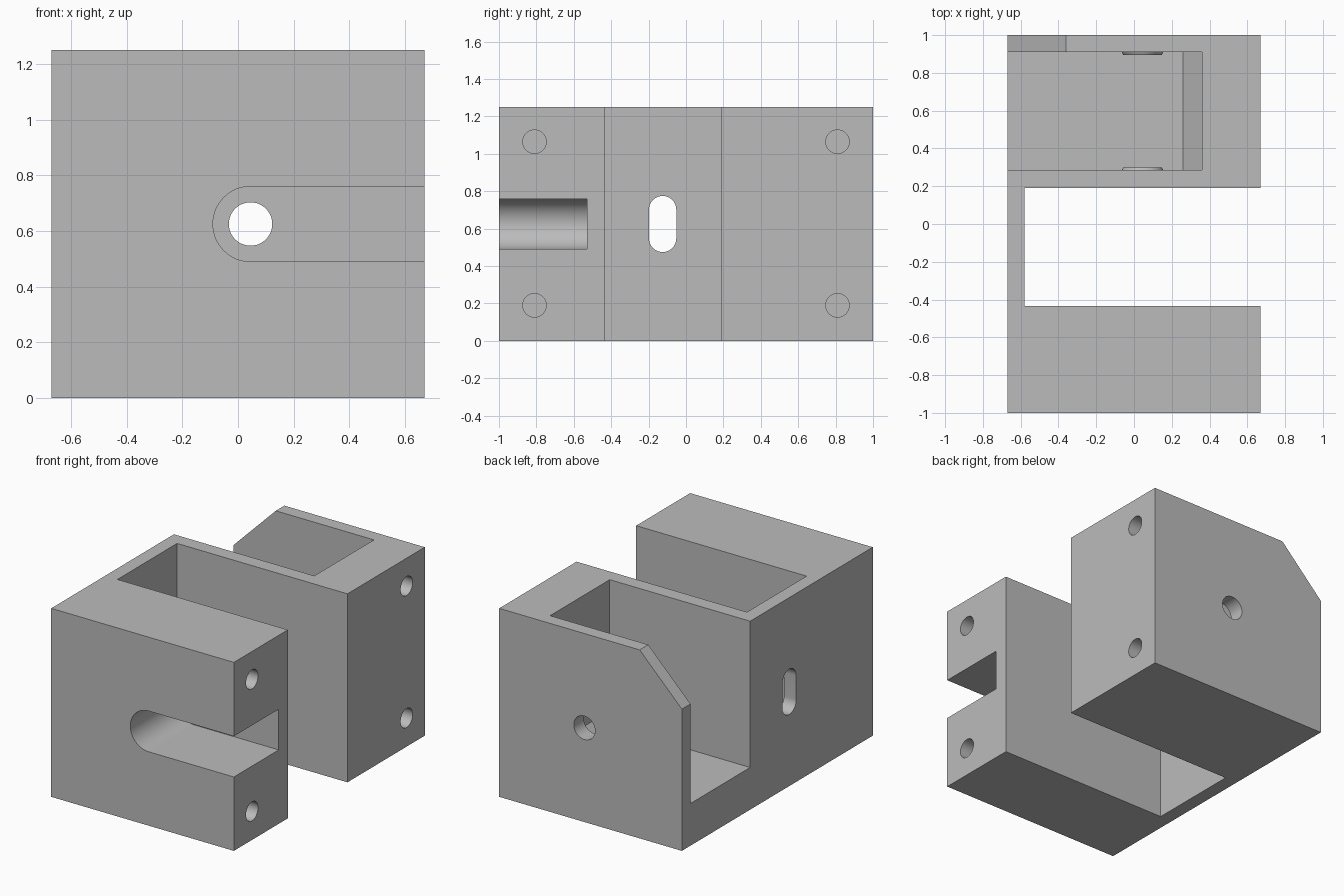
import bpy
import bmesh
import math
from mathutils import Vector

cube = bpy.data.objects.get("Cube")
if cube:
    bpy.data.objects.remove(cube, do_unlink=True)

grey = bpy.data.materials.new("plain grey")
grey.use_nodes = True
colour = (0.5, 0.5, 0.5, 1)
grey.diffuse_color = colour
grey.node_tree.nodes["Principled BSDF"].inputs["Base Color"].default_value = colour


def prism(name, profile, extrude):
    """Extrude a closed 3D profile along a vector."""
    bm = bmesh.new()
    face = bm.faces.new([bm.verts.new(p) for p in profile])
    out = bmesh.ops.extrude_face_region(bm, geom=[face])
    moved = [v for v in out["geom"] if isinstance(v, bmesh.types.BMVert)]
    bmesh.ops.translate(bm, verts=moved, vec=Vector(extrude))
    bmesh.ops.recalc_face_normals(bm, faces=bm.faces)
    mesh = bpy.data.meshes.new(name)
    bm.to_mesh(mesh)
    bm.free()
    mesh.materials.append(grey)
    obj = bpy.data.objects.new(name, mesh)
    bpy.context.collection.objects.link(obj)
    return obj


def box(name, x0, x1, y0, y1, z0, z1):
    return prism(name, [(x0, y0, z0), (x1, y0, z0), (x1, y1, z0), (x0, y1, z0)],
                 (0, 0, z1 - z0))


def arc(cx, cy, r, start, end, steps):
    angles = [math.radians(start + (end - start) * i / steps) for i in range(steps + 1)]
    return [(cx + r * math.cos(a), cy + r * math.sin(a)) for a in angles]


def combine(body, tool, operation="DIFFERENCE"):
    tool.hide_render = True
    mod = body.modifiers.new(tool.name, "BOOLEAN")
    mod.operation = operation
    mod.solver = "EXACT"
    mod.object = tool
    bpy.context.view_layer.objects.active = body
    bpy.ops.object.modifier_apply(modifier=mod.name)
    bpy.data.objects.remove(tool, do_unlink=True)


W, D, H = 0.67, 1.0, 1.25
OUT = 0.1
HOLE_X, HOLE_Z = 0.045, H / 2
POCKET_Y = (0.285, 0.91)
FLOOR = 0.28

body = box("bracket_body", -W, W, -D, D, 0, H)

# Open channel between the front and back blocks
combine(body, box("channel", -0.58, W + OUT, -0.435, 0.19, -OUT, H + OUT))

# Pocket in the back block, with a sloped foot on its end wall
pocket = [(-W - OUT, FLOOR), (0.26, FLOOR), (0.36, FLOOR + 0.1),
          (0.36, H + OUT), (-W - OUT, H + OUT)]
combine(body, prism("pocket", [(x, POCKET_Y[0], z) for x, z in pocket],
                    (0, POCKET_Y[1] - POCKET_Y[0], 0)))

# Cut-off corner of the back wall
corner = [(-W - OUT, H - 0.31 - OUT), (-0.36 + OUT, H + OUT), (-W - OUT, H + OUT)]
combine(body, prism("corner_cut", [(x, 0.6, z) for x, z in corner], (0, 0.6, 0)))

# Raised bosses on the pocket walls
for wall_y, side in zip(POCKET_Y, (1, -1)):
    ring = arc(HOLE_X, HOLE_Z, 0.12, 0, 352.5, 47)
    boss = prism("boss", [(x, wall_y - side * 0.02, z) for x, z in ring],
                 (0, side * 0.035, 0))
    for v in boss.data.vertices:
        if (v.co.y - wall_y) * side > 0:
            v.co.x = HOLE_X + (v.co.x - HOLE_X) * 0.85
            v.co.z = HOLE_Z + (v.co.z - HOLE_Z) * 0.85
    combine(body, boss, "UNION")

# Round-ended slot in the front block
slot = arc(HOLE_X, HOLE_Z, 0.135, 90, 270, 32)
slot += [(W + OUT, HOLE_Z - 0.135), (W + OUT, HOLE_Z + 0.135)]
combine(body, prism("front_slot", [(x, -D - OUT, z) for x, z in slot],
                    (0, 0.47 + OUT, 0)))

# Bore through every wall from front to back
ring = arc(HOLE_X, HOLE_Z, 0.078, 0, 352.5, 47)
combine(body, prism("bore", [(x, -D - OUT, z) for x, z in ring], (0, 2 * D + 2 * OUT, 0)))

# Upright slot through the thin side wall
oval = arc(-0.125, HOLE_Z + 0.077, 0.073, 0, 180, 24)
oval += arc(-0.125, HOLE_Z - 0.077, 0.073, 180, 360, 24)
combine(body, prism("side_slot", [(-W - OUT, y, z) for y, z in oval], (0.3, 0, 0)))

# Blind screw holes in the block ends
for y in (-0.81, 0.81):
    for z in (0.19, 1.065):
        ring = arc(y, z, 0.063, 0, 348.75, 31)
        combine(body, prism("screw_hole", [(W - 0.25, a, b) for a, b in ring],
                            (0.25 + OUT, 0, 0)))

bpy.ops.object.select_all(action="DESELECT")
body.select_set(True)
bpy.context.view_layer.objects.active = body
bpy.ops.object.shade_smooth_by_angle(angle=math.radians(20))
